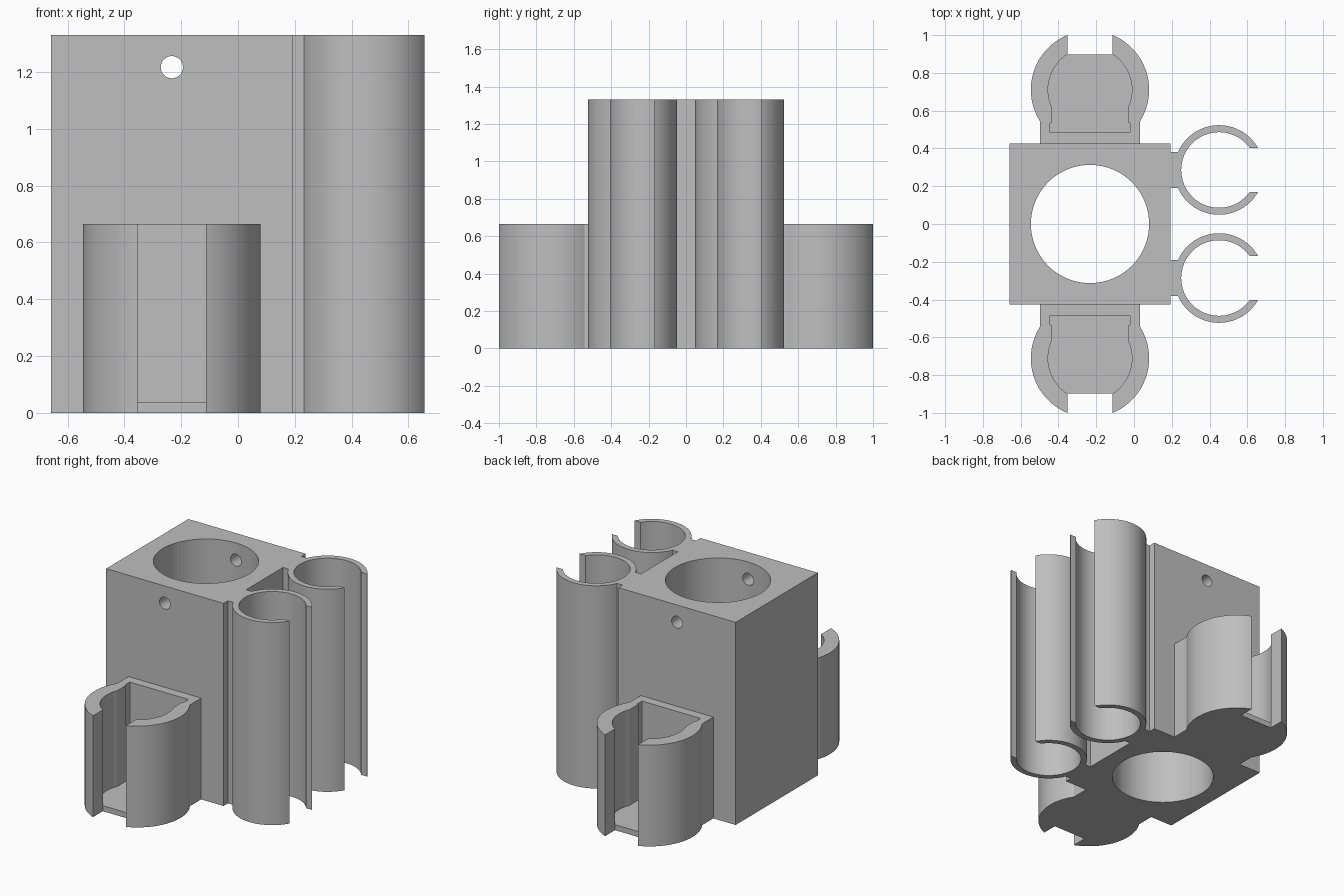
import bpy
import bmesh
from math import sin, cos, asin, acos, pi, radians
from mathutils import Matrix

cube = bpy.data.objects.get("Cube")
if cube:
    bpy.data.objects.remove(cube, do_unlink=True)

grey = bpy.data.materials.new("matte grey")
grey.use_nodes = True
colour = (0.52, 0.52, 0.52, 1)
grey.diffuse_color = colour
grey.node_tree.nodes["Principled BSDF"].inputs["Base Color"].default_value = colour

HEIGHT = 1.33
BLOCK_X = -0.233
HALF = 0.426


def arc(cx, cy, r, start, end, steps=40):
    """Points along an arc, angles in radians."""
    return [(cx + r * cos(start + (end - start) * i / steps),
             cy + r * sin(start + (end - start) * i / steps)) for i in range(steps + 1)]


def finish(name, bm):
    bmesh.ops.recalc_face_normals(bm, faces=bm.faces)
    mesh = bpy.data.meshes.new(name)
    bm.to_mesh(mesh)
    bm.free()
    mesh.materials.append(grey)
    obj = bpy.data.objects.new(name, mesh)
    bpy.context.collection.objects.link(obj)
    return obj


def smooth(obj):
    bpy.ops.object.select_all(action='DESELECT')
    obj.select_set(True)
    bpy.context.view_layer.objects.active = obj
    bpy.ops.object.shade_smooth_by_angle(angle=radians(30))


def extrude(name, outline, z0, z1):
    """Solid prism from a closed outline in plan."""
    bm = bmesh.new()
    face = bm.faces.new([bm.verts.new((x, y, z0)) for x, y in outline])
    ext = bmesh.ops.extrude_face_region(bm, geom=[face], use_keep_orig=True)
    top = [v for v in ext["geom"] if isinstance(v, bmesh.types.BMVert)]
    bmesh.ops.translate(bm, verts=top, vec=(0, 0, z1 - z0))
    obj = finish(name, bm)
    smooth(obj)
    return obj


def cut(target, name, radius, depth, matrix):
    """Drill a round hole through the target."""
    bm = bmesh.new()
    bmesh.ops.create_cone(bm, cap_ends=True, segments=80, radius1=radius,
                          radius2=radius, depth=depth, matrix=matrix)
    cutter = finish(name, bm)
    cutter.hide_render = True
    bpy.context.view_layer.objects.active = target
    mod = target.modifiers.new(name, 'BOOLEAN')
    mod.operation = 'DIFFERENCE'
    mod.solver = 'EXACT'
    mod.object = cutter
    bpy.ops.object.modifier_apply(modifier=mod.name)
    bpy.data.objects.remove(cutter, do_unlink=True)


# Main block with vertical bore and cross pin hole
x0, x1 = BLOCK_X - HALF, BLOCK_X + HALF
block = extrude("main_block", [(x0, -HALF), (x1, -HALF), (x1, HALF), (x0, HALF)], 0, HEIGHT)
cut(block, "bore", 0.313, 4, Matrix.Translation((BLOCK_X, 0, 0.5)))
cut(block, "pin_hole", 0.039, 3,
    Matrix.Translation((BLOCK_X, 0, 1.217)) @ Matrix.Rotation(pi / 2, 4, 'X'))
smooth(block)

# Open-fronted pockets on the front and back
CY, RO, RI, SLOT, NECK, INNER = -0.711, 0.313, 0.222, 0.12, 0.264, 0.205
outer = arc(0, CY, RO, -acos(SLOT / RO), acos(NECK / RO)) + [(NECK, -HALF)]
inner = [(0.213, -0.485), (0.213, -0.535), (INNER, -0.535)]
inner += arc(0, CY, RI, acos(INNER / RI), -acos(SLOT / RI))


def mirrored(points):
    return [(-x, y) for x, y in reversed(points)]


wall = outer + mirrored(outer) + mirrored(inner) + inner
floor = inner + mirrored(inner)
for side, flip in (("front", 1), ("back", -1)):
    for part, outline, top in (("pocket_wall", wall, 0.665), ("pocket_floor", floor, 0.036)):
        extrude(side + "_" + part, [(BLOCK_X + x, flip * y) for x, y in outline], 0, top)

# Slotted tubes on the left side, joined to the block by a narrow web
TX, TY, TO, TI, GAP, WEB = 0.45, 0.286, 0.237, 0.2, 0.117, 0.095
a, b, w = asin(GAP / TO), asin(GAP / TI), asin(WEB / TO)
for side, cy in (("front", -TY), ("back", TY)):
    ring = arc(TX, cy, TO, a, pi - w) + [(x1, cy + WEB), (x1, cy - WEB)]
    ring += arc(TX, cy, TO, pi + w, 2 * pi - a)
    ring += arc(TX, cy, TI, 2 * pi - b, b, 72)
    extrude(side + "_slotted_tube", ring, 0, HEIGHT)
